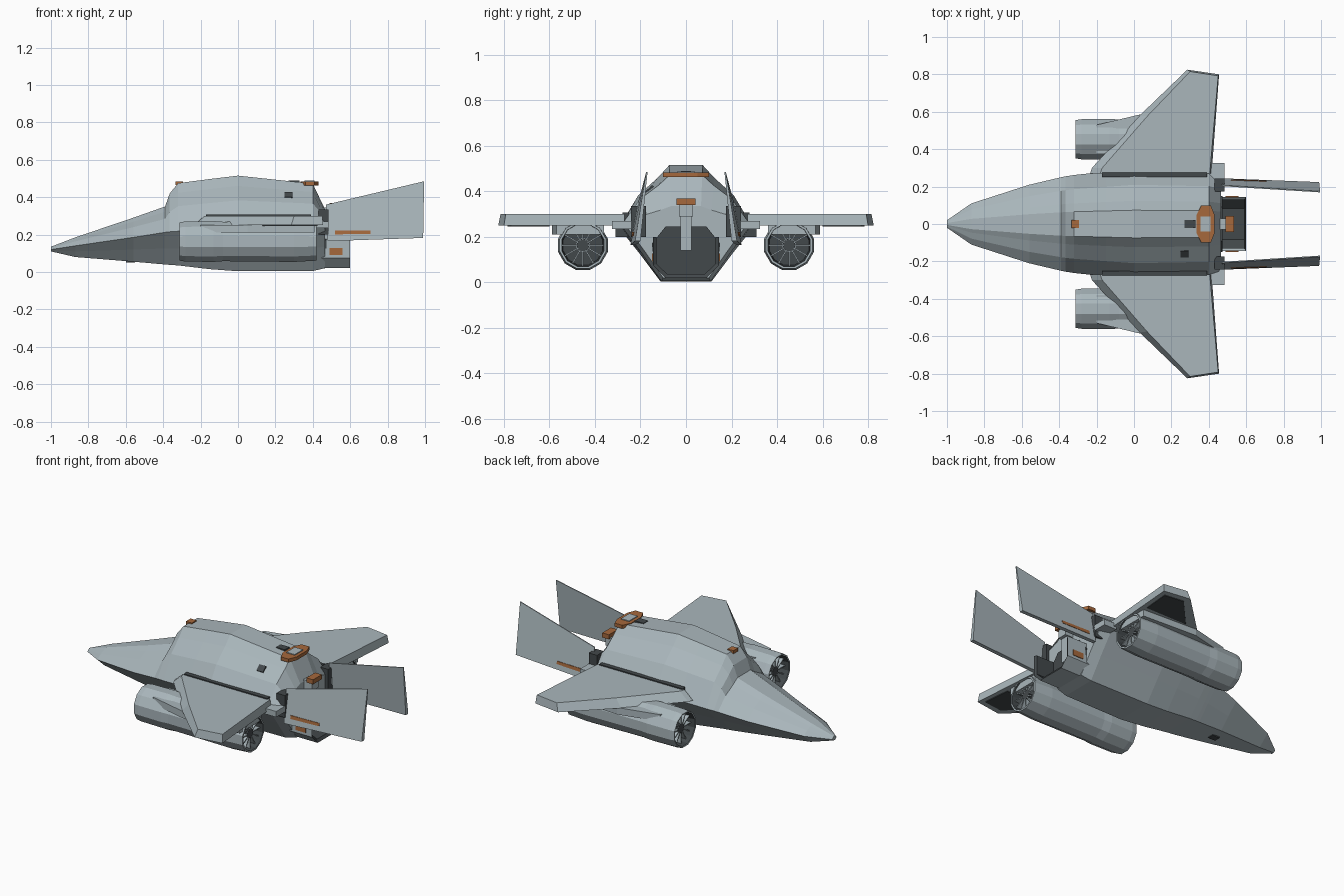
import bpy, bmesh, math
from mathutils import Vector, Matrix

if "Cube" in bpy.data.objects:
    bpy.data.objects.remove(bpy.data.objects["Cube"])


def colour(name, rgb):
    m = bpy.data.materials.new(name)
    m.diffuse_color = (*rgb, 1)
    m.use_nodes = True
    m.node_tree.nodes["Principled BSDF"].inputs["Base Color"].default_value = m.diffuse_color
    return m


GREY = colour("hull grey", (0.40, 0.47, 0.50))
DARK = colour("dark metal", (0.055, 0.065, 0.07))
ORANGE = colour("burnt orange", (0.38, 0.14, 0.045))


def loft(name, loops, mats, caps=True, rule=None, closed=True):
    """Skin a list of equal-length point loops; rule(segment) gives a material index."""
    bm = bmesh.new()
    rows = [[bm.verts.new(p) for p in loop] for loop in loops]
    n = len(loops[0])
    for s in range(len(rows) - 1):
        for i in range(n if closed else n - 1):
            j = (i + 1) % n
            f = bm.faces.new((rows[s][i], rows[s][j], rows[s + 1][j], rows[s + 1][i]))
            f.material_index = rule(s) if rule else 0
    if caps:
        bm.faces.new(rows[0])
        bm.faces.new(rows[-1])
    bmesh.ops.recalc_face_normals(bm, faces=bm.faces)
    me = bpy.data.meshes.new(name)
    bm.to_mesh(me)
    bm.free()
    for m in mats:
        me.materials.append(m)
    ob = bpy.data.objects.new(name, me)
    bpy.context.collection.objects.link(ob)
    return ob


def slab(name, outline, z0, z1, mat, side=1, top=None):
    """Flat plate from an xy outline, optional different top outline."""
    return loft(name, [[(x, y * side, z0) for x, y in outline],
                       [(x, y * side, z1) for x, y in (top or outline)]], [mat])


def box(name, x, y, z, mat, side=1):
    return slab(name, [(x[0], y[0]), (x[1], y[0]), (x[1], y[1]), (x[0], y[1])],
                z[0], z[1], mat, side)


# Fuselage: stations of x, bottom z, half width, chine z, top z
stations = [(-1.0, .11, .02, .12, .135), (-.87, .08, .11, .14, .185),
            (-.56, .055, .21, .185, .29), (-.39, .04, .25, .212, .35),
            (-.365, .038, .255, .215, .42), (-.32, .035, .262, .218, .475),
            (-.15, .015, .28, .23, .497), (0, .004, .295, .24, .515),
            (.40, .005, .285, .25, .472), (.465, .02, .265, .25, .335)]
below = [(.38, 1), (.68, .5)]
above = [(.71, .52), (.42, .8), (.25, 1)]
loops = []
for x, zb, h, zc, zt in stations:
    half = [(h * w, zc + (zb - zc) * t) for w, t in below] + [(h, zc)]
    half += [(h * w, zc + (zt - zc) * t) for w, t in above]
    loops.append([(x, y, z) for y, z in half] + [(x, -y, z) for y, z in reversed(half)])
loft("fuselage", loops, [GREY])

# Rear bulkhead and open exhaust tray
rear = [(.08, .03), (.14, .08), (.15, .17), (.09, .245)]
rear += [(-y, z) for y, z in reversed(rear)]
loft("rear_bulkhead", [[(x, y, z) for y, z in rear] for x in (.45, .472)], [DARK])
u_out = [(.145, .2), (.145, .075), (.09, .02), (-.09, .02), (-.145, .075), (-.145, .2)]
u_in = [(.13, .2), (.13, .082), (.083, .037), (-.083, .037), (-.13, .082), (-.13, .2)]
loft("exhaust_tray", [[(x, y, z) for y, z in u] for x, u in
                      ((.42, u_out), (.6, u_out), (.59, u_in), (.45, u_in))],
     [GREY, DARK], caps=False, closed=False, rule=lambda s: 0 if s == 0 else 1)

# Tail boom and its orange cap
box("tail_boom", (.40, .52), (-.03, .03), (.29, .345), GREY)
box("tail_column", (.46, .50), (-.025, .025), (.14, .30), GREY)
box("tail_boom_cap", (.49, .535), (-.042, .042), (.34, .368), ORANGE)

# Dorsal beacon plate with a grey centre, and nose beacon
octo = [(.335, .05), (.36, .1), (.41, .1), (.43, .05),
        (.43, -.05), (.41, -.1), (.36, -.1), (.335, -.05)]
slab("dorsal_plate", octo, .462, .483, ORANGE)
box("dorsal_hatch", (.355, .41), (-.04, .04), (.475, .488), GREY)
box("dorsal_slot", (.27, .33), (-.022, .022), (.47, .489), DARK)
box("canopy_beacon", (-.335, -.295), (-.022, .022), (.465, .484), ORANGE)

# Small hull hatch on one side
hatch = box("hull_hatch", (-.022, .022), (-.02, .02), (-.004, .004), DARK)
hatch.matrix_world = Matrix.Translation((.27, -.16, .411)) @ Matrix.Rotation(math.radians(39), 4, 'X')
box("belly_hatch", (-.6, -.55), (-.02, .02), (.05, .058), DARK)

wing_low = [(-.235, .27), (-.225, .30), (.03, .58), (.285, .825), (.455, .80), (.415, .27)]
wing_top = [(-.18, .27), (-.17, .30), (.07, .575), (.30, .815), (.45, .792), (.405, .27)]

for s, tag in ((1, "left"), (-1, "right")):
    # Wings with bevelled leading edge and dark underside panel
    slab(f"{tag}_wing", wing_low, .25, .30, GREY, s, wing_top)
    slab(f"{tag}_wing_underside", [(.13, .6), (.30, .785), (.425, .77), (.41, .6)],
         .246, .252, DARK, s)
    box(f"{tag}_wing_root_gap", (-.17, .39), (.25, .278), (.25, .306), DARK, s)
    slab(f"{tag}_pylon", [(-.2, .38), (-.2, .53), (.05, .59), (.41, .57), (.41, .36)],
         .21, .252, GREY, s)
    box(f"{tag}_root_vent", (.14, .32), (.22, .31), (.2, .25), DARK, s)

    # Engine pod turned around the x axis, hollow at both ends
    cy, cz, n = .453 * s, .163, 12
    prof = [(-.24, .03), (-.24, .092), (-.31, .098), (-.312, .106), (-.28, .111), (-.13, .113),
            (-.08, .109), (.30, .113), (.42, .106), (.42, .096), (.34, .09), (.34, .03)]
    ang = [2 * math.pi * (i + .5) / n for i in range(n)]
    loft(f"{tag}_engine_pod", [[(x, cy + r * math.cos(a), cz + r * math.sin(a)) for a in ang]
                               for x, r in prof], [GREY, DARK],
         rule=lambda k: 0 if 2 <= k <= 8 else 1)
    for end, x0, x1 in (("intake", -.285, -.242), ("nozzle", .345, .40)):
        # Radial blades and hub
        for i in range(n):
            a = 2 * math.pi * i / n
            b = box(f"{tag}_{end}_blade_{i}", (x0, x1), (.025, .094), (-.003, .003), GREY)
            b.matrix_world = Matrix.Translation((0, cy, cz)) @ Matrix.Rotation(a, 4, 'X')
        loft(f"{tag}_{end}_hub", [[(x, cy + .028 * math.cos(a), cz + .028 * math.sin(a))
                                   for a in ang] for x in (x0, x1)], [DARK])

    # Tail fins leaning inwards, thin at the top, with an orange stripe outside
    def fin_pt(u, v, off):
        lo = Vector((.48, .232, .165)).lerp(Vector((.99, .212, .182)), u)
        hi = Vector((.47, .205, .36)).lerp(Vector((.995, .172, .485)), u)
        p = lo.lerp(hi, v)
        return (p.x, (p.y + off) * s, p.z)

    corners = ((0, 0), (1, 0), (1, 1), (0, 1))
    loft(f"{tag}_fin", [[fin_pt(u, v, k * (.012 - .009 * v)) for u, v in corners]
                        for k in (-1, 1)], [GREY])
    strip = ((.08, .17), (.45, .13), (.45, .2), (.08, .27))
    loft(f"{tag}_fin_stripe", [[fin_pt(u, v, k) for u, v in strip] for k in (.005, .0135)], [ORANGE])

    # Fin mounts and rear corner plates
    box(f"{tag}_fin_mount", (.43, .485), (.175, .242), (.2, .335), DARK, s)
    box(f"{tag}_corner_plate", (.40, .485), (.2, .325), (.235, .27), GREY, s)

    # Orange marks on the exhaust tray
    box(f"{tag}_tray_mark", (.49, .56), (.143, .149), (.092, .127), ORANGE, s)
